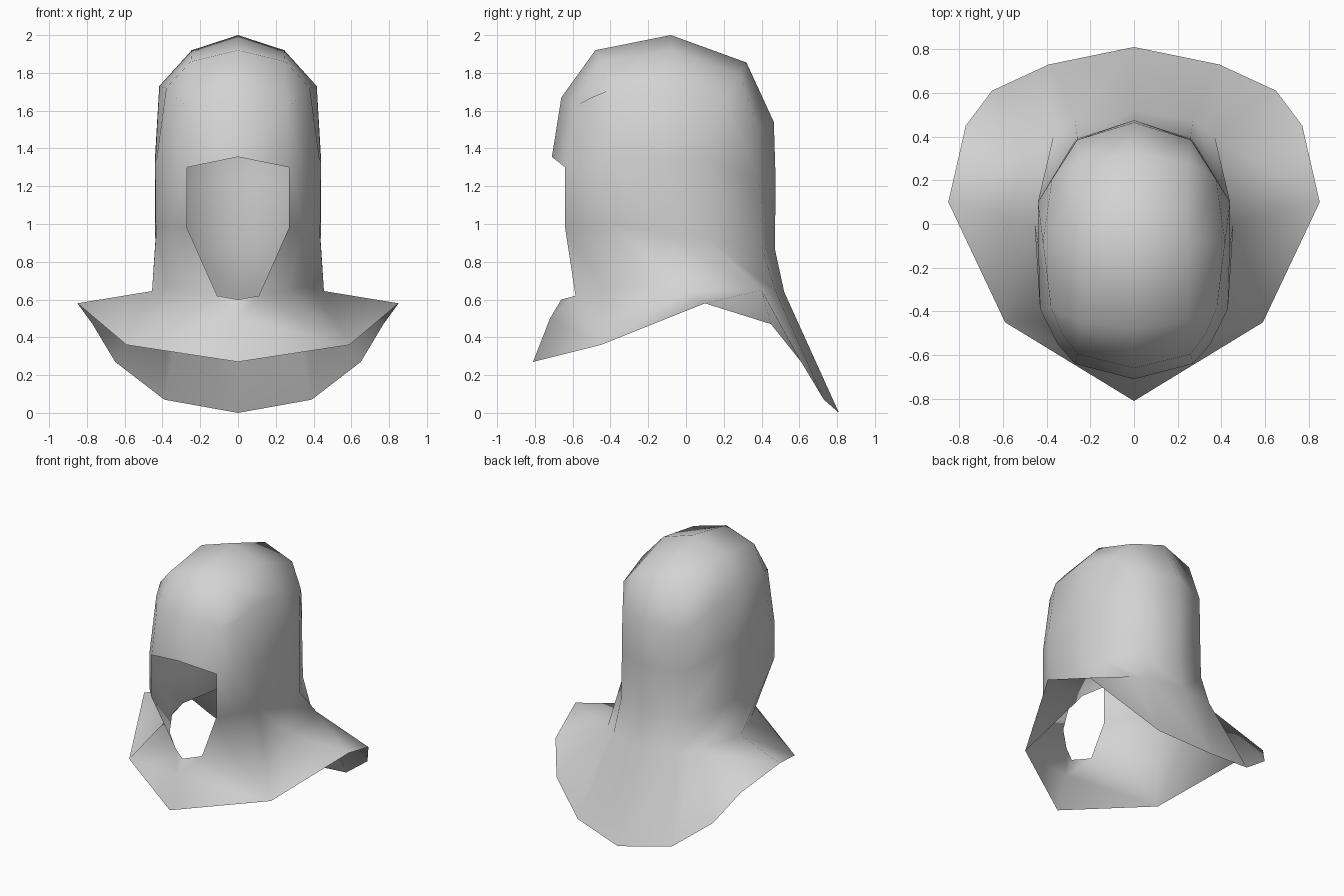
import bpy, bmesh

if "Cube" in bpy.data.objects:
    bpy.data.objects.remove(bpy.data.objects["Cube"])

bm = bmesh.new()
cache = {}


def vert(p):
    if p not in cache:
        cache[p] = bm.verts.new(p)
    return cache[p]


def face(*pts):
    """Add a face, dropping repeated points."""
    pts = list(dict.fromkeys(pts))
    if len(pts) > 2:
        bm.faces.new([vert(p) for p in pts])


def bridge(upper, lower):
    """Join two rows of points with quads, or triangles where points repeat."""
    for a, b, c, d in zip(upper, lower, lower[1:], upper[1:]):
        face(a, b, c, d)


# Half of the hood: centre line over the crown, from brow to nape
centre = [(0, y, z) for y, z in ((-.71, 1.355), (-.66, 1.67), (-.48, 1.92),
                                 (-.08, 2.0), (.32, 1.855), (.465, 1.54))]
# Line beside it, from opening corner over the crown to the back
beside = [(.27, -.64, 1.30), (.26, -.595, 1.62), (.25, -.45, 1.86),
          (.245, -.08, 1.92), (.25, .285, 1.79), (.26, .385, 1.5)]

# Rows around the head, from the face opening to the nape
temple = [beside[1], (.33, -.50, 1.67), (.38, -.38, 1.72), (.417, -.08, 1.73),
          (.375, .205, 1.66), beside[5], centre[5]]
brow = [beside[0], (.35, -.55, 1.27), (.43, -.39, 1.35), (.438, -.12, 1.33),
        (.44, .10, 1.34), (.26, .39, 1.22), (0, .475, 1.22)]
cheek = [(.27, -.64, .98), (.35, -.55, .99), (.43, -.39, 1.0), (.435, -.12, .95),
         (.44, .10, .93), (.26, .40, .88), (0, .47, .87)]
neck = [(.11, -.585, .62), (.26, -.44, .645), (.38, -.24, .675), (.455, 0, .645),
        (.37, .40, .65), (.27, .475, .645), (0, .52, .64)]

bridge(centre, beside)
bridge([beside[1], beside[1]] + beside[2:], temple[:6])
bridge(temple, brow)
bridge(brow, cheek)
bridge(cheek, neck)

# Collar, spreading from the neck to a pointed front and a long back
throat, breast, tip = (0, -.66, .60), (0, -.72, .50), (0, -.81, .27)
hem = [(.59, -.45, .36), (.85, .10, .58), (.77, .45, .47),
       (.65, .61, .27), (.39, .73, .07), (0, .81, 0)]
face(throat, breast, neck[0])
face(breast, tip, hem[0])
face(breast, hem[0], neck[0])
face(neck[0], hem[0], neck[1])
face(neck[1], hem[0], neck[2])
face(neck[2], hem[0], neck[3])
face(neck[3], hem[0], hem[1])
face(neck[3], hem[1], neck[4])
bridge([neck[4]] * 3 + neck[5:], hem[1:])

bmesh.ops.recalc_face_normals(bm, faces=bm.faces)
crown = max(bm.faces, key=lambda f: f.calc_center_median().z)
if crown.normal.z < 0:
    bmesh.ops.reverse_faces(bm, faces=bm.faces)

mesh = bpy.data.meshes.new("hood")
bm.to_mesh(mesh)
bm.free()
mesh.shade_smooth()
hood = bpy.data.objects.new("hood", mesh)
bpy.context.collection.objects.link(hood)

# Mirror to the other side
mirror = hood.modifiers.new("mirror", 'MIRROR')
mirror.use_clip = True
mirror.merge_threshold = 0.001

cloth = bpy.data.materials.new("grey cloth")
cloth.diffuse_color = (.65, .65, .65, 1)
cloth.use_nodes = True
cloth.node_tree.nodes["Principled BSDF"].inputs["Base Color"].default_value = cloth.diffuse_color
mesh.materials.append(cloth)
